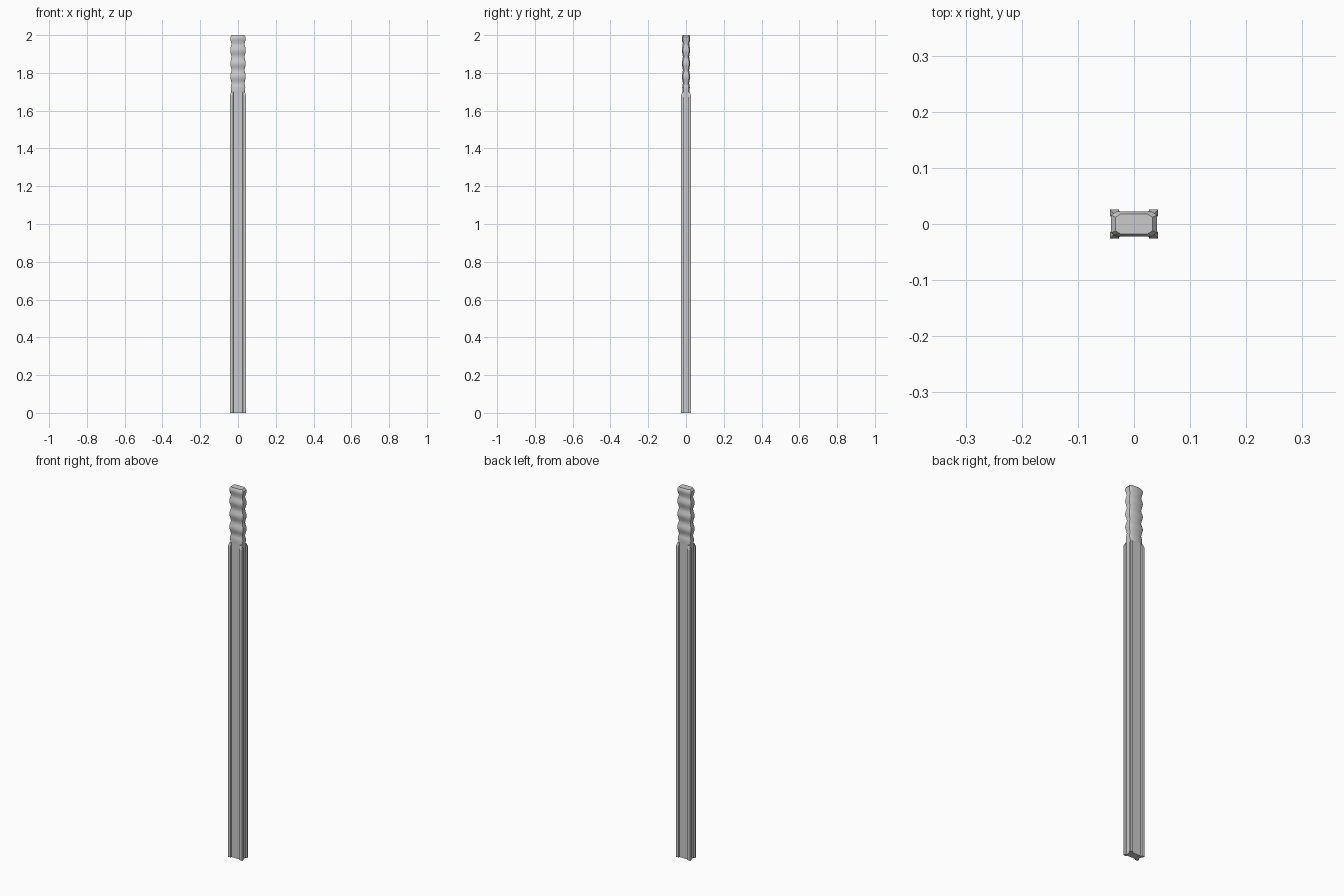
import bpy, bmesh, math

if "Cube" in bpy.data.objects:
    bpy.data.objects.remove(bpy.data.objects["Cube"])


def mirror4(quarter):
    """Closed outline from points in the +x +y quarter (ordered from +x axis to +y axis)."""
    q = quarter
    return (q + [(-x, y) for x, y in reversed(q)]
            + [(-x, -y) for x, y in q] + [(x, -y) for x, y in reversed(q)])


def loft(name, rings):
    """Skin a stack of equal-length 3D rings and cap both ends."""
    bm = bmesh.new()
    loops = [[bm.verts.new(p) for p in r] for r in rings]
    for a, b in zip(loops, loops[1:]):
        for i in range(len(a)):
            j = (i + 1) % len(a)
            bm.faces.new((a[i], a[j], b[j], b[i]))
    bm.faces.new(list(reversed(loops[0])))
    bm.faces.new(loops[-1])
    bmesh.ops.recalc_face_normals(bm, faces=bm.faces)
    me = bpy.data.meshes.new(name)
    bm.to_mesh(me)
    bm.free()
    ob = bpy.data.objects.new(name, me)
    bpy.context.collection.objects.link(ob)
    return ob


# Long shaft: four corner ribs with recessed channels between, sloped top
outer = [(0.035, 0.012), (0.043, 0.014), (0.043, 0.026), (0.027, 0.026), (0.025, 0.019)]
inner = [(0.035, 0.012), (0.036, 0.014), (0.036, 0.019), (0.027, 0.019), (0.025, 0.019)]
loft("shaft", [[(x, y, z) for x, y in mirror4(s)]
               for s, z in ((outer, 0), (outer, 1.68), (inner, 1.70))])


# Wavy grip: chamfered rectangle scaled along a rippled profile
def grip_ring(hx, hy, z):
    return [(x, y, z) for x, y in mirror4([(hx, hy - 0.006), (hx - 0.009, hy)])]


rings = [grip_ring(0.035, 0.018, 1.67), grip_ring(0.036, 0.019, 1.70)]
n = 32
for i in range(n + 1):
    z = 1.725 + i * (1.955 - 1.725) / n
    w = 0.5 + 0.5 * math.cos((z - 1.92) / 0.07 * 2 * math.pi)
    rings.append(grip_ring(0.035 + 0.006 * w, 0.017 + 0.005 * w, z))
# Flared pommel end
rings += [grip_ring(0.039, 0.021, 1.972), grip_ring(0.041, 0.022, 1.98),
          grip_ring(0.041, 0.022, 1.99), grip_ring(0.033, 0.018, 2.0)]
grip = loft("grip", rings)
bpy.context.view_layer.objects.active = grip
grip.select_set(True)
bpy.ops.object.shade_smooth_by_angle(angle=math.radians(35))
